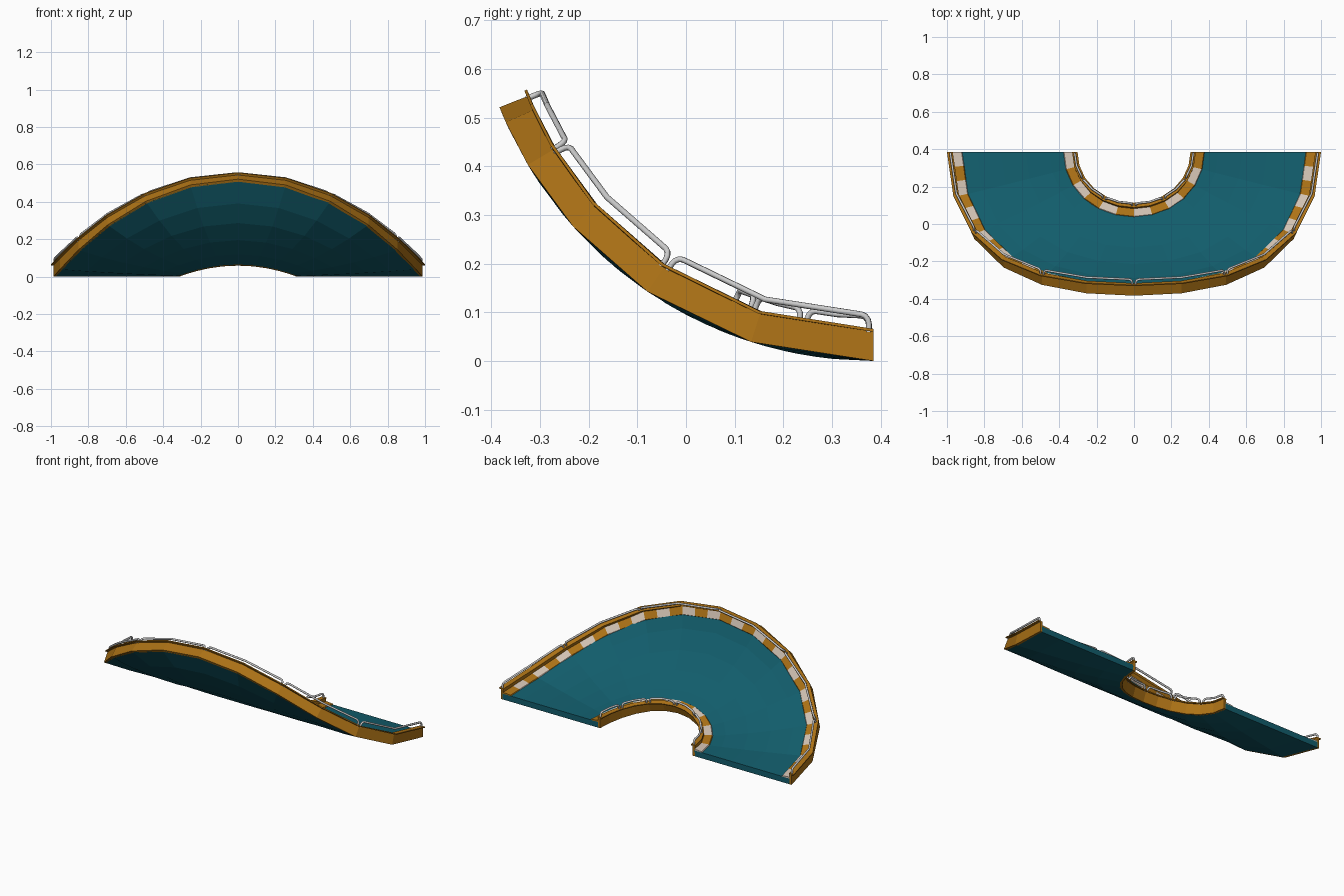
import bpy, bmesh, math
from mathutils import Vector

if "Cube" in bpy.data.objects:
    bpy.data.objects.remove(bpy.data.objects["Cube"])

R = 0.827          # bend radius of the banking
Y0 = 0.385         # y of the open ends
SEG = 12           # facets around the half turn
STEP = 180 / SEG


def mat(name, col):
    m = bpy.data.materials.new(name)
    m.diffuse_color = (*col, 1)
    m.use_nodes = True
    m.node_tree.nodes["Principled BSDF"].inputs["Base Color"].default_value = m.diffuse_color
    return m


ORANGE = mat("orange", (0.42, 0.17, 0.008))
TEAL = mat("teal", (0.006, 0.11, 0.15))
CREAM = mat("cream", (0.64, 0.54, 0.45))


def bent(r, deg, h):
    # flat half ring rolled upward around an x-parallel axis
    t = math.radians(deg)
    a = r * math.sin(t) / R
    return Vector((-r * math.cos(t), Y0 - (R - h) * math.sin(a), R - (R - h) * math.cos(a)))


def pt(r, deg, h):
    # point on the faceted ring (straight between facet corners)
    i = min(int(deg / STEP + 1e-6), SEG - 1)
    return bent(r, i * STEP, h).lerp(bent(r, (i + 1) * STEP, h), deg / STEP - i)


def sweep(name, profile, mats, per_seg=1):
    # closed (radius, height) profile carried around the turn
    bm = bmesh.new()
    n = SEG * per_seg
    rings = [[bm.verts.new(pt(r, 180 * i / n, h)) for r, h in profile] for i in range(n + 1)]
    k = len(profile)
    for i in range(n):
        for j in range(k):
            f = bm.faces.new((rings[i][j], rings[i][(j + 1) % k],
                              rings[i + 1][(j + 1) % k], rings[i + 1][j]))
            f.material_index = i % len(mats)
    for e, ring in enumerate((rings[0], rings[-1])):
        f = bm.faces.new(ring)
        f.material_index = (0, n - 1)[e] % len(mats)
    bmesh.ops.recalc_face_normals(bm, faces=bm.faces)
    me = bpy.data.meshes.new(name)
    bm.to_mesh(me)
    bm.free()
    for m in mats:
        me.materials.append(m)
    ob = bpy.data.objects.new(name, me)
    bpy.context.collection.objects.link(ob)
    return ob


def box(r0, r1, h0, h1):
    return [(r0, h0), (r1, h0), (r1, h1), (r0, h1)]


def railing(name, r):
    # six tube hoops, each spanning two facets, with rounded corners
    cu = bpy.data.curves.new(name, 'CURVE')
    cu.dimensions = '3D'
    cu.bevel_depth = 0.006
    cu.bevel_resolution = 2
    cu.use_fill_caps = True
    d = math.degrees(0.010 / r)
    c = math.degrees(0.018 / r)
    top = 0.092
    half = [(d, 0.058), (d, top - 0.018)]
    for k in (1, 2, 3):
        q = math.radians(30 * k)
        half.append((d + c * (1 - math.cos(q)), top - 0.018 * (1 - math.sin(q))))
    for s in range(SEG // 2):
        a, b = s * 2 * STEP, (s + 1) * 2 * STEP
        path = [pt(r, a + o, h) for o, h in half]
        path.append(pt(r, (a + b) / 2, top))
        path += [pt(r, b - o, h) for o, h in reversed(half)]
        sp = cu.splines.new('POLY')
        sp.points.add(len(path) - 1)
        for p, v in zip(sp.points, path):
            p.co = (*v, 1)
        sp.use_smooth = True
    ob = bpy.data.objects.new(name, cu)
    bpy.context.collection.objects.link(ob)


# road deck with several rings so it follows the banking
radii = [0.325, 0.45, 0.58, 0.71, 0.84, 0.975]
sweep("road_deck", [(r, 0.0) for r in radii] + [(r, 0.035) for r in reversed(radii)], [TEAL])

# side walls and their overhanging lips
sweep("outer_wall", box(0.971, 0.986, 0.0, 0.061), [ORANGE])
sweep("outer_lip", box(0.969, 1.0, 0.060, 0.066), [ORANGE])
sweep("inner_wall", box(0.314, 0.329, 0.0, 0.061), [ORANGE])
sweep("inner_lip", box(0.302, 0.331, 0.060, 0.066), [ORANGE])

# striped kerbs
sweep("outer_kerb", [(0.918, 0.034), (0.971, 0.034), (0.971, 0.044), (0.922, 0.040)], [CREAM, ORANGE], 3)
sweep("inner_kerb", [(0.329, 0.034), (0.378, 0.034), (0.374, 0.040), (0.329, 0.044)], [CREAM, ORANGE])

# guard rails
railing("outer_guard_rail", 0.983)
railing("inner_guard_rail", 0.318)
